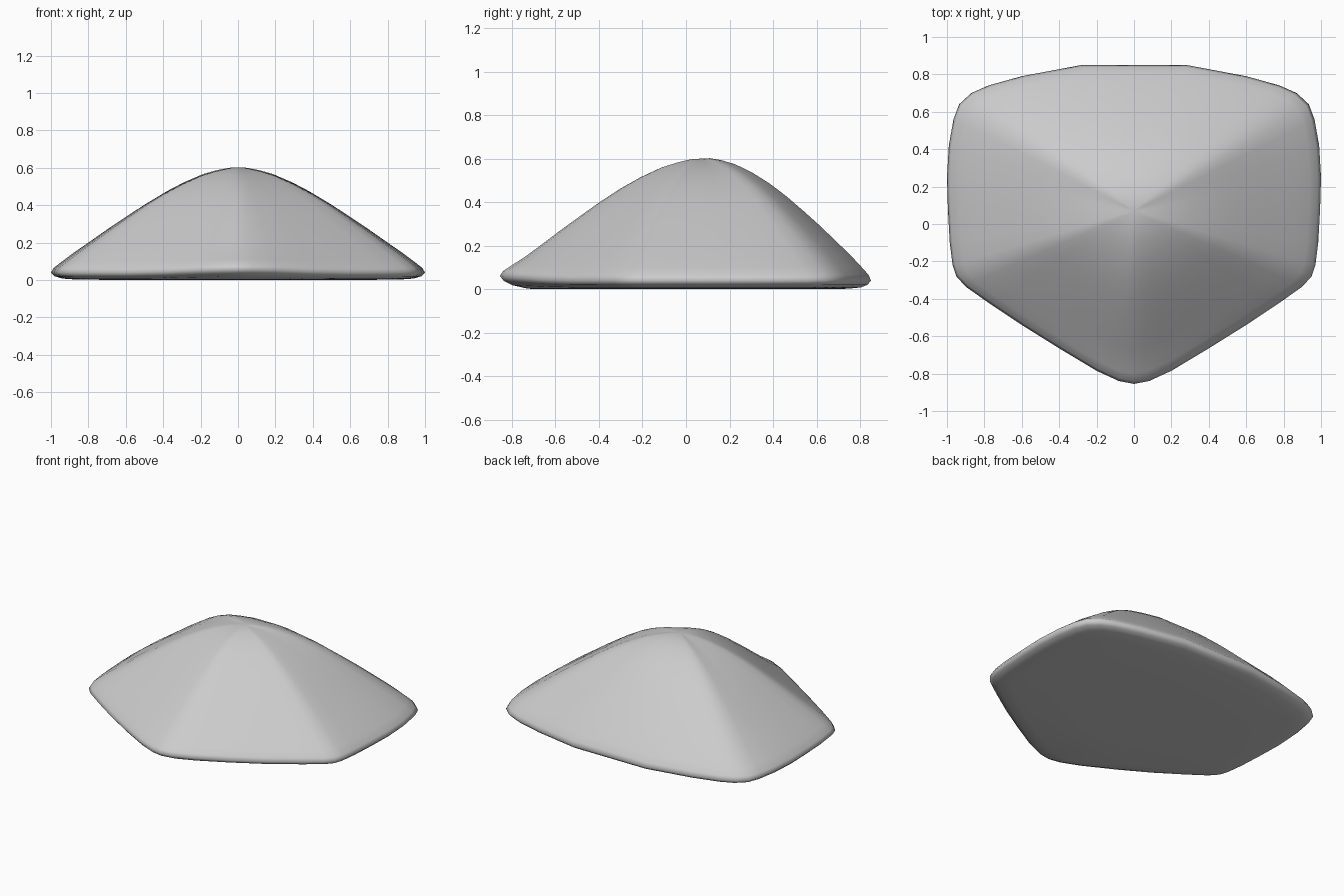
import bpy, bmesh

if "Cube" in bpy.data.objects:
    bpy.data.objects.remove(bpy.data.objects["Cube"])

# Right half of the rounded five-sided outline, front tip to back middle
half = [(0, -.855), (.08, -.84), (.2, -.785), (.4, -.665), (.6, -.54), (.78, -.42),
        (.9, -.335), (.95, -.28), (.97, -.22), (.985, -.1), (.995, .08), (1, .25),
        (.99, .42), (.965, .56), (.935, .64), (.87, .7), (.78, .74),
        (.6, .79), (.28, .85), (0, .85)]
outline = half + [(-x, y) for x, y in half[-2:0:-1]]

# Profile from underside to peak: (scale, height)
profile = [(.45, 0), (.86, .002), (.94, .008), (.98, .02), (1, .04), (.985, .065),
           (.94, .1), (.88, .145), (.8, .2), (.7, .27), (.6, .337), (.5, .403),
           (.4, .463), (.3, .515), (.2, .558), (.12, .582), (.05, .597)]
peak_y = .07

bm = bmesh.new()
rings = []
for i, (s, z) in enumerate(profile):
    ring = []
    for x, y in outline:
        tip = max(0, -y - .6) / .25          # front tip rim sits a little higher
        back = max(0, y - .4) / .45          # back face bulges slightly
        lift = .02 * tip * max(0, 1 - abs(s - 1) * 8)
        if i > 4:
            lift += .1 * min(back, 1) * s * (1 - s)
        ring.append(bm.verts.new((x * s, peak_y + (y - peak_y) * s, z + lift)))
    rings.append(ring)

n = len(outline)
for a, b in zip(rings, rings[1:]):
    for i in range(n):
        j = (i + 1) % n
        bm.faces.new((a[i], a[j], b[j], b[i]))

# Flat underside and pointed-round peak
bm.faces.new(rings[0][::-1])
top = bm.verts.new((0, peak_y, .6))
for i in range(n):
    bm.faces.new((rings[-1][i], rings[-1][(i + 1) % n], top))
bmesh.ops.recalc_face_normals(bm, faces=bm.faces)
for f in bm.faces:
    f.smooth = True

mesh = bpy.data.meshes.new("rock_mound")
bm.to_mesh(mesh)
bm.free()
obj = bpy.data.objects.new("rock_mound", mesh)
bpy.context.collection.objects.link(obj)
